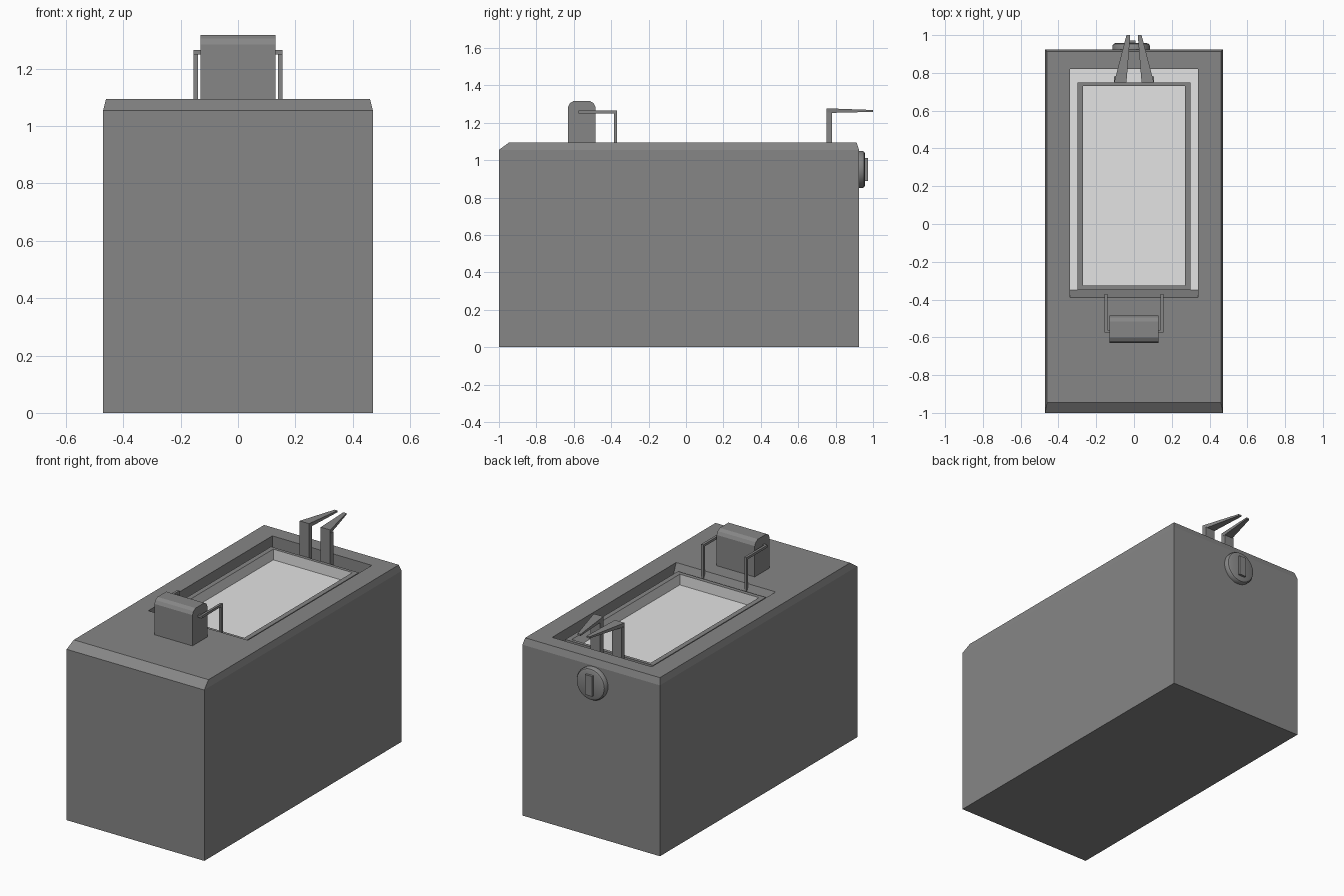
import bpy
import bmesh
import math
from mathutils import Matrix

cube = bpy.data.objects.get("Cube")
if cube:
    bpy.data.objects.remove(cube, do_unlink=True)


def material(name, value):
    mat = bpy.data.materials.new(name)
    mat.use_nodes = True
    colour = (value, value, value, 1)
    mat.diffuse_color = colour
    mat.node_tree.nodes["Principled BSDF"].inputs["Base Color"].default_value = colour
    return mat


GREY = material("dark grey", 0.24)
LIGHT = material("light grey", 0.77)


def finish(name, bm):
    bmesh.ops.recalc_face_normals(bm, faces=bm.faces[:])
    mesh = bpy.data.meshes.new(name)
    bm.to_mesh(mesh)
    bm.free()
    mesh.materials.append(GREY)
    mesh.materials.append(LIGHT)
    obj = bpy.data.objects.new(name, mesh)
    bpy.context.collection.objects.link(obj)
    return obj


def loft(name, rings, closed=False, light_spans=(), light_end=False):
    """Skin a series of point rings; cap the ends or join them in a loop."""
    bm = bmesh.new()
    loops = [[bm.verts.new(p) for p in ring] for ring in rings]
    n = len(loops[0])
    for i in range(len(loops) if closed else len(loops) - 1):
        a, b = loops[i], loops[(i + 1) % len(loops)]
        for j in range(n):
            k = (j + 1) % n
            face = bm.faces.new((a[j], a[k], b[k], b[j]))
            face.material_index = int(i in light_spans)
    if not closed:
        bm.faces.new(loops[0][::-1])
        bm.faces.new(loops[-1]).material_index = int(light_end)
    return finish(name, bm)


def rect(x0, x1, y0, y1, z):
    return [(x0, y0, z), (x1, y0, z), (x1, y1, z), (x0, y1, z)]


def box(name, x, y, z):
    x = sorted(x)
    return loft(name, [rect(*x, *y, h) for h in z])


# Body with chamfered shoulders and a light-floored recess
loft("body", [
    rect(-0.47, 0.47, -1, 0.925, 0),
    rect(-0.47, 0.47, -1, 0.925, 1.055),
    rect(-0.46, 0.46, -0.945, 0.912, 1.095),
    rect(-0.34, 0.34, -0.39, 0.82, 1.095),
    rect(-0.34, 0.34, -0.35, 0.82, 1.0),
], light_end=True)

# Raised frame around the window, light on its inner walls
loft("window_frame", [
    rect(-0.30, 0.30, -0.35, 0.75, 0.999),
    rect(-0.30, 0.30, -0.35, 0.75, 1.066),
    rect(-0.27, 0.27, -0.325, 0.73, 1.066),
    rect(-0.27, 0.27, -0.325, 0.73, 0.999),
], closed=True, light_spans=(2,))

# Rounded block on top
profile = [(-0.63, 1.09), (-0.63, 1.285), (-0.62, 1.305), (-0.60, 1.317),
           (-0.515, 1.317), (-0.495, 1.305), (-0.485, 1.285), (-0.485, 1.09)]
loft("hinge_block", [[(x, y, z) for y, z in profile] for x in (-0.13, 0.13)])

for side, s in (("left", 1), ("right", -1)):
    # Bent wire arm from the block down to the window frame
    wire = (s * 0.14, s * 0.155)
    box(side + "_wire_leg", wire, (-0.385, -0.37), (1.0, 1.265))
    box(side + "_wire_arm", wire, (-0.575, -0.385), (1.25, 1.265))
    box(side + "_wire_pin", (s * 0.12, s * 0.14), (-0.575, -0.56), (1.25, 1.265))

    # Rear post with a tapering prong
    box(side + "_prong_post", (s * 0.04, s * 0.105), (0.75, 0.78), (1.0, 1.255))
    loft(side + "_prong", [
        [(s * xi, y, z0), (s * xo, y, z0), (s * xo, y, z1), (s * xi, y, z1)]
        for xi, xo, y, z0, z1 in ((0.04, 0.105, 0.75, 1.252, 1.277),
                                  (0.02, 0.04, 1.0, 1.258, 1.268))
    ])

# Round knob on the back with a grip bar
rings = []
for radius, y in ((0.1, 0.92), (0.1, 0.943), (0.094, 0.953), (0.082, 0.958)):
    angles = [math.tau * i / 32 for i in range(32)]
    rings.append([(radius * math.cos(a) - 0.015, y, radius * math.sin(a) + 0.95)
                  for a in angles])
knob = loft("knob", rings)
bpy.context.view_layer.objects.active = knob
knob.select_set(True)
bpy.ops.object.shade_smooth_by_angle(angle=math.radians(35))
knob.select_set(False)
box("knob_grip", (-0.038, 0.008), (0.95, 0.972), (0.888, 1.012))
